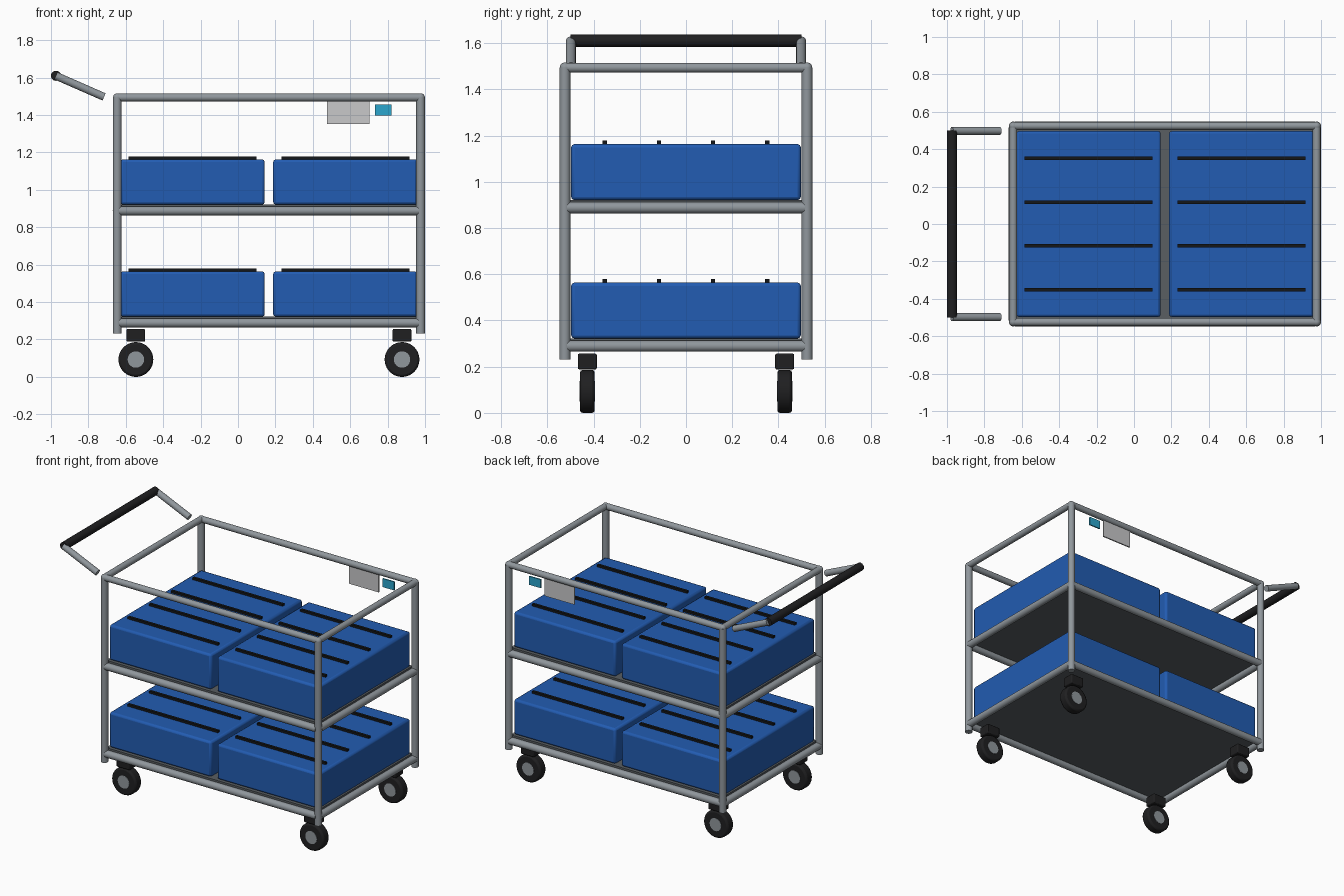
import bpy, math
from mathutils import Vector

if "Cube" in bpy.data.objects:
    bpy.data.objects.remove(bpy.data.objects["Cube"])


def mat(name, r, g, b):
    m = bpy.data.materials.new(name)
    m.diffuse_color = (r, g, b, 1)
    m.use_nodes = True
    m.node_tree.nodes["Principled BSDF"].inputs["Base Color"].default_value = m.diffuse_color
    return m


METAL = mat("grey steel", 0.28, 0.31, 0.335)
DECK = mat("dark grey deck", 0.10, 0.112, 0.122)
BLUE = mat("blue plastic", 0.016, 0.107, 0.445)
BLACK = mat("black slot", 0.007, 0.008, 0.009)
RUBBER = mat("black rubber", 0.014, 0.014, 0.015)
PALE = mat("pale grey panel", 0.58, 0.58, 0.59)
TEAL = mat("light blue tag", 0.025, 0.38, 0.61)


def finish(name, material, bevel=0, segments=2):
    ob = bpy.context.object
    ob.name = name
    ob.data.materials.append(material)
    if bevel:
        b = ob.modifiers.new("bevel", 'BEVEL')
        b.width, b.segments = bevel, segments
        b.limit_method = 'ANGLE'
    bpy.ops.object.shade_smooth_by_angle(angle=math.radians(40))
    return ob


def box(name, x, y, z, material, bevel=0):
    """Box from (min, max) ranges."""
    bpy.ops.mesh.primitive_cube_add(size=1, location=[(a + b) / 2 for a, b in (x, y, z)])
    bpy.context.object.scale = [b - a for a, b in (x, y, z)]
    bpy.ops.object.transform_apply(location=False, rotation=False, scale=True)
    return finish(name, material, bevel)


def tube(name, a, b, r, material, bevel=0, sides=24):
    """Cylinder between two points."""
    a, b = Vector(a), Vector(b)
    bpy.ops.mesh.primitive_cylinder_add(vertices=sides, radius=r, depth=(b - a).length,
                                        location=(a + b) / 2)
    bpy.context.object.rotation_euler = (b - a).to_track_quat('Z', 'Y').to_euler()
    return finish(name, material, bevel)


CX, HX, HY = 0.1655, 0.811, 0.524      # frame centre and half spans
X0, X1 = CX - HX, CX + HX

# corner posts with rounded tops
for x in (X0, X1):
    for y in (-HY, HY):
        tube("corner_post", (x, y, 0.232), (x, y, 1.494), 0.0235, METAL)
        bpy.ops.mesh.primitive_uv_sphere_add(segments=24, ring_count=12, radius=0.0225,
                                             location=(x, y, 1.494))
        finish("corner_joint", METAL)


def rail_ring(name, z, r, inset):
    for s in (-1, 1):
        tube(name + "_long", (X0 + inset, s * HY, z), (X1 - inset, s * HY, z), r, METAL)
        x = CX + s * HX
        tube(name + "_short", (x, -HY + inset, z), (x, HY - inset, z), r, METAL)


rail_ring("top_rail", 1.494, 0.021, 0)

# two shelves, each with two slotted bins
for z in (0.289, 0.888):
    rail_ring("shelf_rail", z, 0.0242, 0.008)
    top = z + 0.033
    box("shelf_deck", (X0 + 0.012, X1 - 0.012), (-0.51, 0.51), (top - 0.025, top), DECK)
    for s in (-1, 1):
        cx = CX + s * 0.4085
        box("bin", (cx - 0.386, cx + 0.386), (-0.497, 0.497), (top, top + 0.242), BLUE, 0.014)
        for i in range(4):
            y = (i - 1.5) * 0.2345
            box("bin_slot", (cx - 0.342, cx + 0.342), (y - 0.009, y + 0.009),
                (top + 0.232, top + 0.257), BLACK)

# casters
for x in (CX - 0.7115, CX + 0.7115):
    for y in (-0.427, 0.427):
        box("caster_mount", (x - 0.05, x + 0.05), (y - 0.041, y + 0.041), (0.188, 0.256),
            RUBBER, 0.006)
        tube("wheel", (x, y - 0.032, 0.093), (x, y + 0.032, 0.093), 0.093, RUBBER, 0.012, 40)
        tube("wheel_hub", (x, y - 0.034, 0.093), (x, y + 0.034, 0.093), 0.044, METAL)

# push handle
for y in (-0.498, 0.498):
    tube("handle_arm", (-0.974, y, 1.61), (-0.716, y, 1.497), 0.021, METAL)
tube("handle_grip", (-0.973, -0.5, 1.61), (-0.973, 0.5, 1.61), 0.027, RUBBER)

# hanging panel and tag on the back rail
box("label_panel", (0.477, 0.703), (0.519, 0.528), (1.353, 1.485), PALE)
box("small_tag", (0.733, 0.82), (0.519, 0.528), (1.398, 1.456), TEAL)
